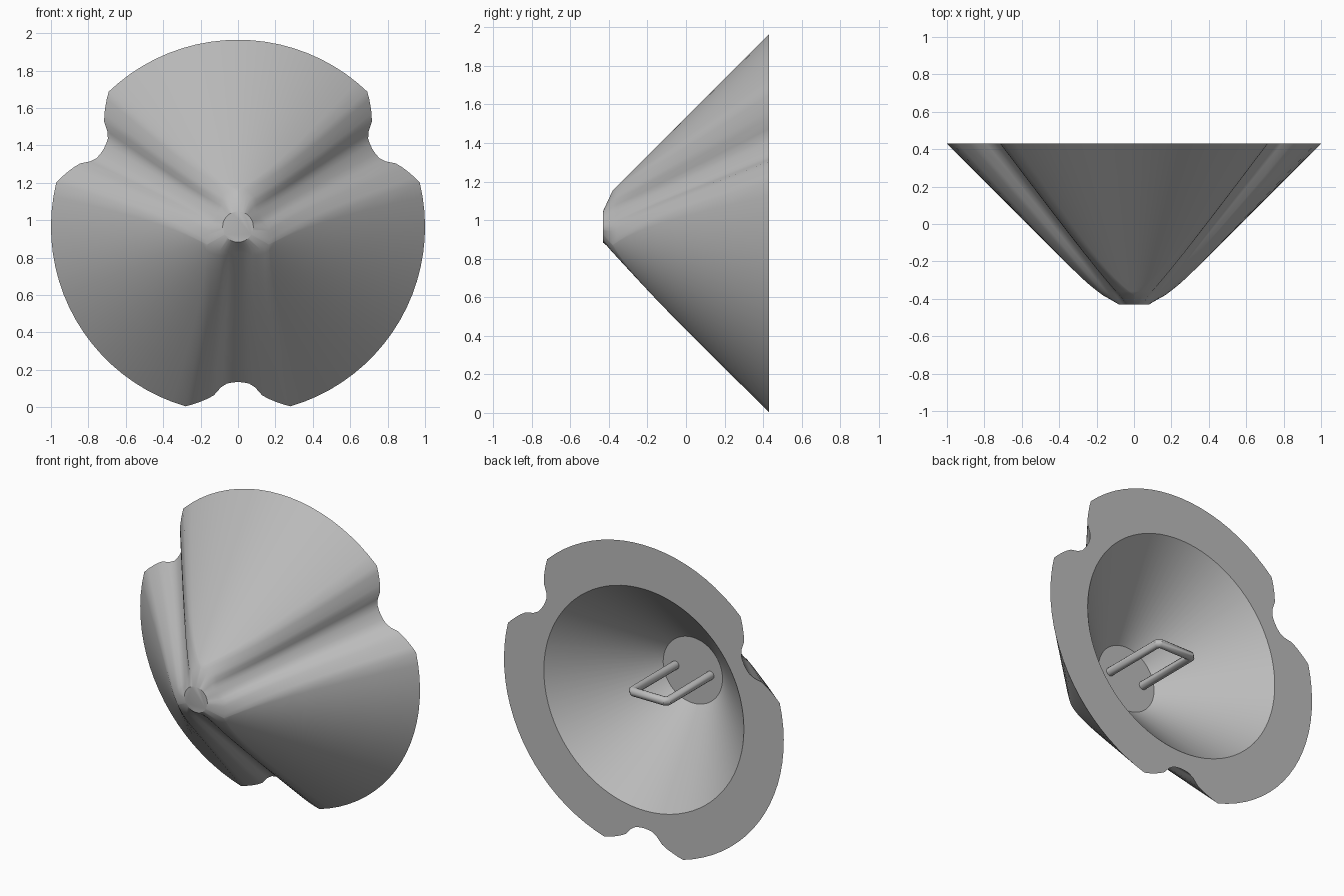
import bpy, bmesh, math
from mathutils import Vector

cube = bpy.data.objects.get("Cube")
if cube:
    bpy.data.objects.remove(cube, do_unlink=True)

CENTRE_Z = 0.965
BACK, FRONT = 0.43, -0.43

grey = bpy.data.materials.new("plain_grey")
grey.use_nodes = True
colour = (0.5, 0.5, 0.5, 1)
grey.diffuse_color = colour
grey.node_tree.nodes["Principled BSDF"].inputs["Base Color"].default_value = colour


def finish(obj, angle):
    obj.data.materials.append(grey)
    bpy.ops.object.select_all(action='DESELECT')
    obj.select_set(True)
    bpy.context.view_layer.objects.active = obj
    bpy.ops.object.shade_smooth_by_angle(angle=math.radians(angle))


# Groove cross-section: relative depth from its middle to its edge
GROOVE = [1, 0.985, 0.94, 0.8, 0.53, 0.38, 0.25, 0.12, 0]
STEPS = len(GROOVE) - 1
PLAIN = 20


def polar(angle, radius, y):
    return Vector((radius * math.cos(angle), y, CENTRE_Z + radius * math.sin(angle)))


def columns(radius):
    """Angle and relative groove depth of each column around the cone."""
    half = math.radians(min(59.9, 14 + 2.3 * radius ** -1.8))
    result = []
    for sector in range(3):
        middle = math.radians(30 + 120 * sector)
        for i in range(-STEPS, STEPS + 1):
            result.append((middle + half * i / STEPS, GROOVE[abs(i)]))
        gap = math.radians(120) - 2 * half
        for i in range(1, PLAIN):
            result.append((middle + half + gap * i / PLAIN, 0))
    return result


def grooved_ring(radius):
    depth = 0.045 + 0.125 * radius
    return [polar(a, radius - depth * d, BACK - 1 + radius) for a, d in columns(radius)]


def round_ring(radius, y, spacing):
    return [polar(a, radius, y) for a, d in columns(spacing)]


# Grooved cone shell: nose, outer skin, flat rim, hollow and its floor
rings = [round_ring(0.082, FRONT, 0.19)]
rings += [grooved_ring(r) for r in (0.19, 0.21, 0.24, 0.28, 0.34, 0.42, 0.52, 0.66, 0.82, 1)]
rings += [round_ring(0.715, BACK, 1), round_ring(0.212, -0.07, 1)]

bm = bmesh.new()
loops = [[bm.verts.new(p) for p in ring] for ring in rings]
for low, high in zip(loops, loops[1:]):
    count = len(low)
    for i in range(count):
        j = (i + 1) % count
        bm.faces.new((low[i], low[j], high[j], high[i]))
bm.faces.new(loops[0])
bm.faces.new(loops[-1])
bmesh.ops.recalc_face_normals(bm, faces=bm.faces)
mesh = bpy.data.meshes.new("grooved_cone")
bm.to_mesh(mesh)
bm.free()
cone = bpy.data.objects.new("grooved_cone", mesh)
bpy.context.collection.objects.link(cone)
finish(cone, 30)

# Bent rod handle standing on the floor of the hollow
curve = bpy.data.curves.new("handle_path", 'CURVE')
curve.dimensions = '3D'
curve.bevel_depth = 0.027
curve.bevel_resolution = 4
curve.use_fill_caps = True
path = [(-0.125, -0.09), (-0.125, 0.36), (-0.11, 0.375),
        (0.11, 0.375), (0.125, 0.36), (0.125, -0.09)]
spline = curve.splines.new('POLY')
spline.points.add(len(path) - 1)
for point, (x, y) in zip(spline.points, path):
    point.co = (x, y, CENTRE_Z, 1)
handle = bpy.data.objects.new("handle", curve)
bpy.context.collection.objects.link(handle)
bpy.ops.object.select_all(action='DESELECT')
handle.select_set(True)
bpy.context.view_layer.objects.active = handle
bpy.ops.object.convert(target='MESH')
finish(bpy.context.object, 40)
